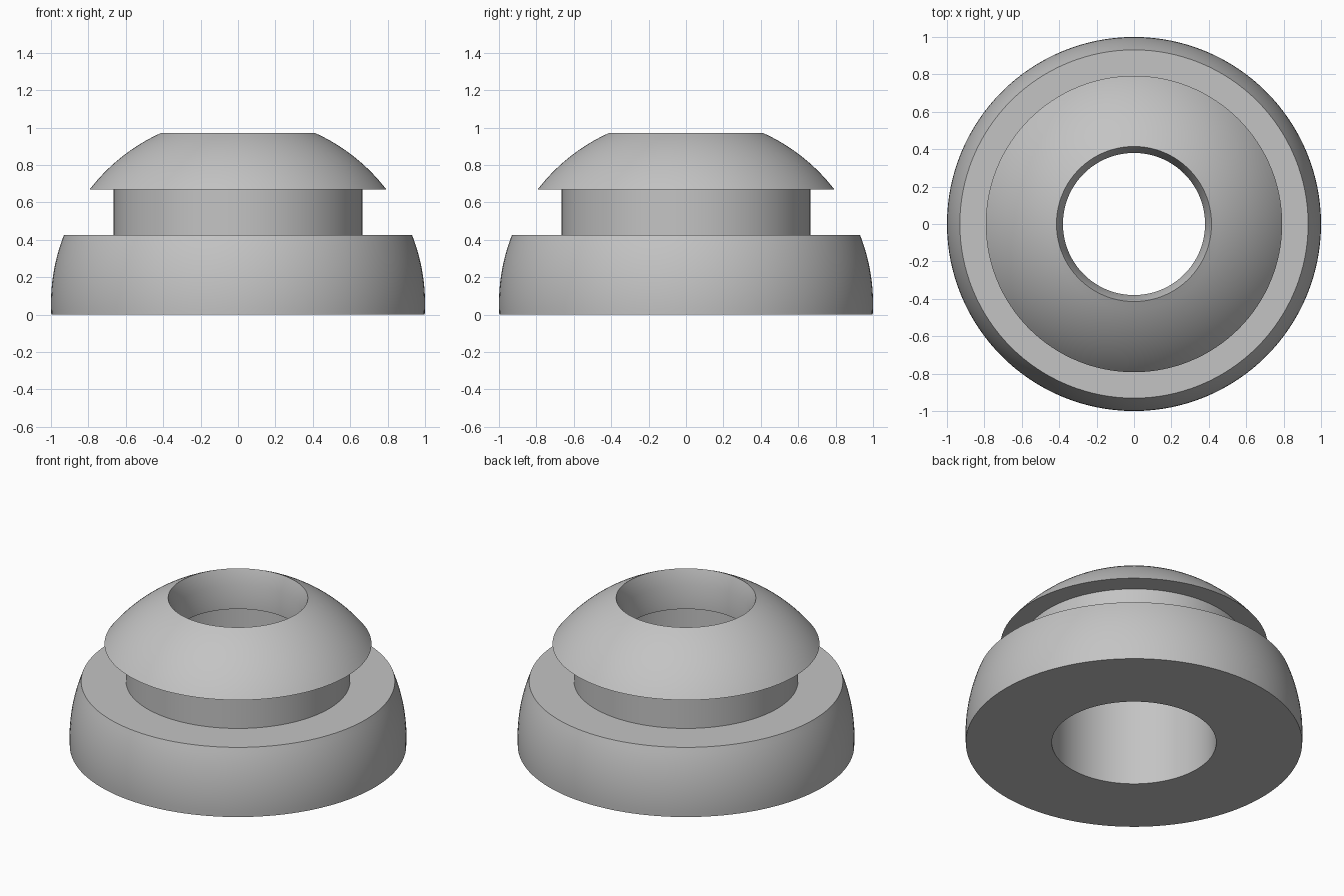
import bpy, bmesh, math

cube = bpy.data.objects.get("Cube")
if cube:
    bpy.data.objects.remove(cube, do_unlink=True)

SEGMENTS = 128
CENTRE_Z = 0.06   # centre of the unit sphere that shapes the outside


def sphere_arc(z0, z1, steps):
    """Profile points on the unit sphere between two heights."""
    heights = [z0 + (z1 - z0) * i / steps for i in range(steps + 1)]
    return [(math.sqrt(1 - (z - CENTRE_Z) ** 2), z) for z in heights]


def make_material(name, colour):
    mat = bpy.data.materials.new(name)
    mat.use_nodes = True
    mat.diffuse_color = colour
    mat.node_tree.nodes["Principled BSDF"].inputs["Base Color"].default_value = colour
    return mat


def revolve(name, profile, mat):
    """Turn a closed (radius, height) profile around the z axis."""
    bm = bmesh.new()
    rings = []
    for i in range(SEGMENTS):
        a = 2 * math.pi * i / SEGMENTS
        rings.append([bm.verts.new((r * math.cos(a), r * math.sin(a), z))
                      for r, z in profile])
    n = len(profile)
    for i in range(SEGMENTS):
        here, there = rings[i], rings[(i + 1) % SEGMENTS]
        for j in range(n):
            k = (j + 1) % n
            bm.faces.new((here[j], there[j], there[k], here[k]))
    bmesh.ops.recalc_face_normals(bm, faces=bm.faces)
    mesh = bpy.data.meshes.new(name)
    bm.to_mesh(mesh)
    bm.free()
    mesh.materials.append(mat)
    obj = bpy.data.objects.new(name, mesh)
    bpy.context.collection.objects.link(obj)
    bpy.ops.object.select_all(action="DESELECT")
    obj.select_set(True)
    bpy.context.view_layer.objects.active = obj
    bpy.ops.object.shade_smooth_by_angle(angle=math.radians(30))
    return obj


grey = make_material("light grey", (0.55, 0.55, 0.55, 1))

# Outside: wide base, groove neck, domed cap
profile = sphere_arc(0.0, 0.425, 12)
profile += [(0.665, 0.425), (0.665, 0.67)]
profile += sphere_arc(0.67, 0.97, 14)
# Inside: chamfered mouth, narrow throat, ledge, wide bore
profile += [(0.38, 0.875), (0.38, 0.72), (0.488, 0.72), (0.488, 0.0)]

revolve("grommet_body", profile, grey)
